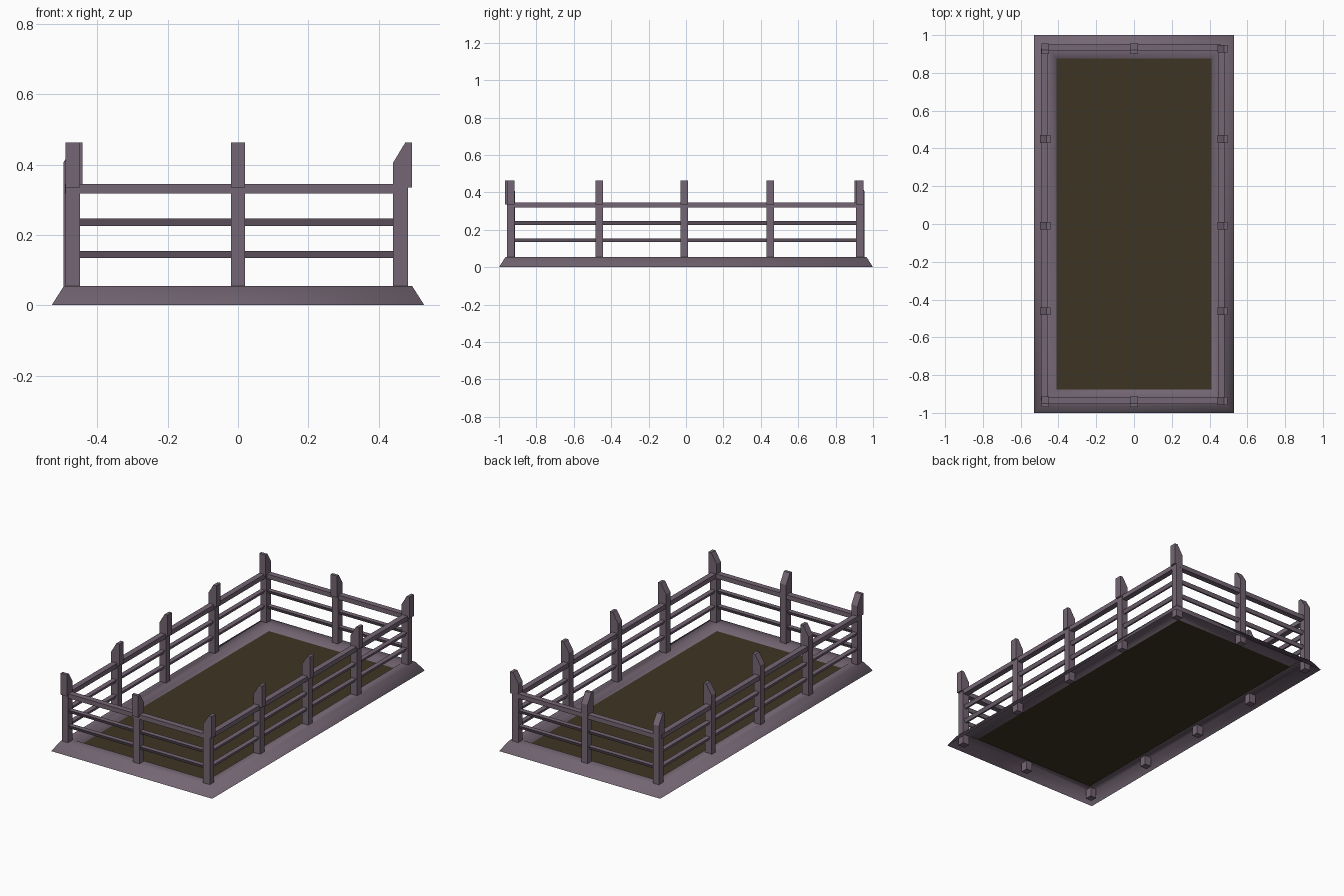
import bpy, bmesh

if "Cube" in bpy.data.objects:
    bpy.data.objects.remove(bpy.data.objects["Cube"])

def mat(name, c):
    m = bpy.data.materials.new(name)
    m.diffuse_color = (*c, 1)
    m.use_nodes = True
    m.node_tree.nodes["Principled BSDF"].inputs["Base Color"].default_value = m.diffuse_color
    return m

WOOD = mat("purple grey wood", (0.175, 0.133, 0.172))
SOIL = mat("dark soil", (0.047, 0.035, 0.017))

def finish(name, bm, m, normals=True):
    if normals:
        bmesh.ops.recalc_face_normals(bm, faces=bm.faces)
    me = bpy.data.meshes.new(name)
    bm.to_mesh(me)
    bm.free()
    me.materials.append(m)
    ob = bpy.data.objects.new(name, me)
    bpy.context.collection.objects.link(ob)
    return ob

def prism(name, ring_a, ring_b, m):
    bm = bmesh.new()
    a = [bm.verts.new(p) for p in ring_a]
    b = [bm.verts.new(p) for p in ring_b]
    n = len(a)
    for i in range(n):
        j = (i + 1) % n
        bm.faces.new((a[i], a[j], b[j], b[i]))
    bm.faces.new(a)
    bm.faces.new(b[::-1])
    return finish(name, bm, m)

# Bevelled kerb, open underneath: loops swept around the rectangle
bm = bmesh.new()
loops = []
for hx, hy, z in [(.53, 1, 0), (.495, .965, .055), (.44, .91, .055), (.41, .877, .03)]:
    loops.append([bm.verts.new((sx * hx, sy * hy, z))
                  for sx, sy in ((-1, -1), (1, -1), (1, 1), (-1, 1))])
for lo, hi in zip(loops, loops[1:]):
    for i in range(4):
        j = (i + 1) % 4
        bm.faces.new((lo[i], lo[j], hi[j], hi[i]))
for f in bm.faces:
    f.smooth = True
finish("kerb_frame", bm, WOOD, False)

# Soil bed
bm = bmesh.new()
bm.faces.new([bm.verts.new((sx * .41, sy * .877, .03))
              for sx, sy in ((-1, -1), (1, -1), (1, 1), (-1, 1))])
finish("soil_bed", bm, SOIL, False)

# Post profile: overhanging head with a slanted top (d along the overhang)
PROFILE = [(0, 0), (.043, 0), (.043, .335), (.054, .335), (.054, .463), (.035, .463), (0, .405)]
W = .02

def post_x(x0, y):
    prism("side_post", [(x0 + d, y - W, z) for d, z in PROFILE],
          [(x0 + d, y + W, z) for d, z in PROFILE], WOOD)

def post_y(x, y0):
    prism("end_post", [(x - W, y0 - d, z) for d, z in PROFILE],
          [(x + W, y0 - d, z) for d, z in PROFILE], WOOD)

for y in (-.937, -.463, -.01, .45, .928):
    post_x(.441, y)
for y in (-.463, -.01, .45):
    post_x(-.497, y)
for x in (-.47, 0):
    post_y(x, -.914)
    post_y(x, .955)

# Rails: square top rail and two tapered lower rails on each side
RAILS = [(.318, .345, .017, .017), (.226, .246, .014, .005), (.134, .154, .014, .005)]
for z0, z1, wt, wb in RAILS:
    sec = [(-wb, z0), (wb, z0), (wt, z1), (-wt, z1)]
    for x in (-.475, .463):
        prism("side_rail", [(x + d, -.935, z) for d, z in sec],
              [(x + d, .93, z) for d, z in sec], WOOD)
    for y in (-.936, .932):
        prism("end_rail", [(-.47, y + d, z) for d, z in sec],
              [(.46, y + d, z) for d, z in sec], WOOD)
